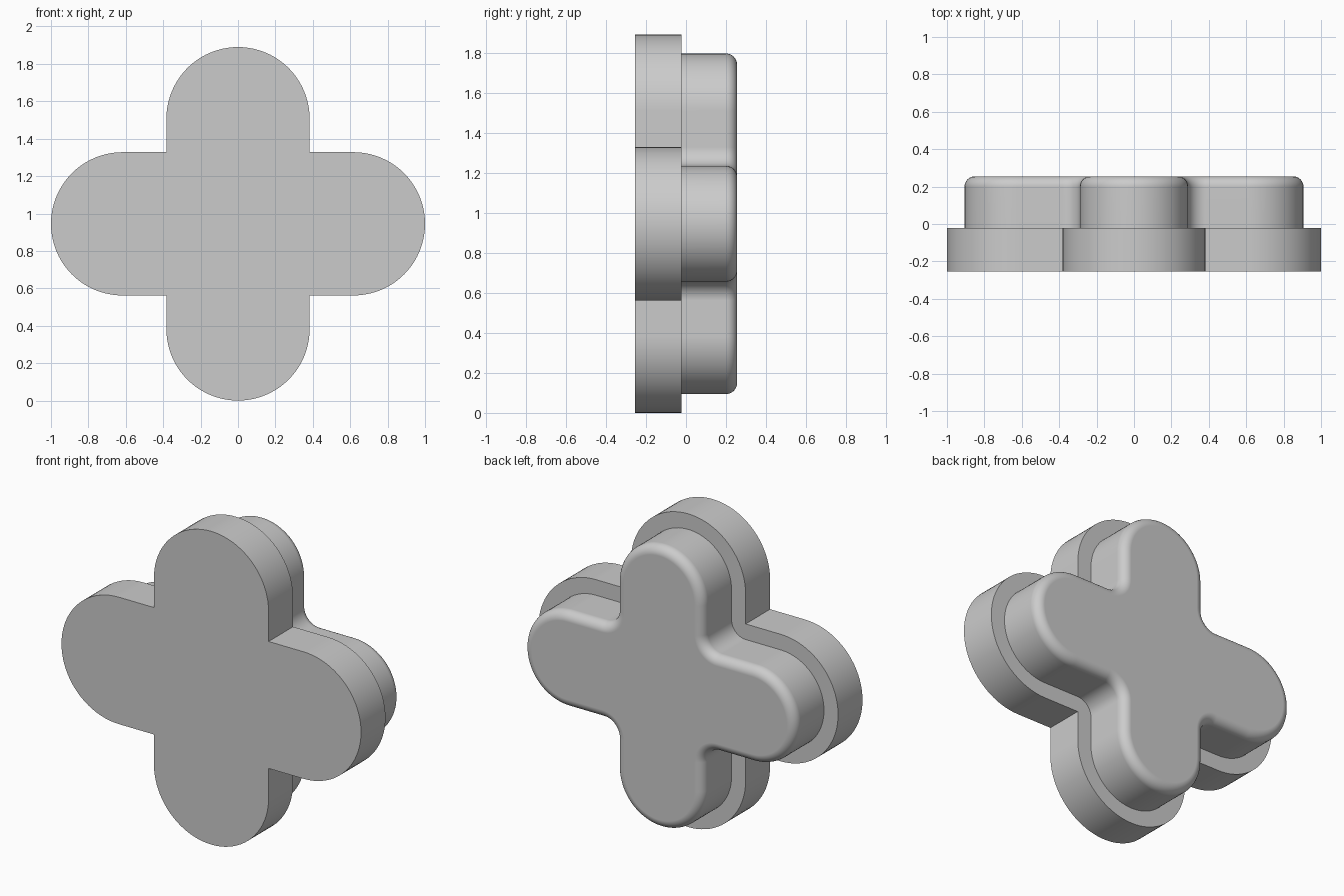
import bpy
import bmesh
from math import cos, sin, pi, radians

if "Cube" in bpy.data.objects:
    bpy.data.objects.remove(bpy.data.objects["Cube"])

HALF_WIDTH = 0.383              # half width of each arm of the base plate
REACH = (1.0, 0.945)            # half length along x and along z
CENTRE_Z = 0.945
STEP = 0.094                    # ledge left around the raised part
FILLET = 0.055

grey = bpy.data.materials.new("light_grey")
grey.use_nodes = True
grey.diffuse_color = (0.6, 0.6, 0.6, 1)
grey.node_tree.nodes["Principled BSDF"].inputs["Base Color"].default_value = grey.diffuse_color


def cross_outline(inset):
    """Round-ended cross moved inwards; its inner corners round off as it shrinks."""
    points = []
    for arm in range(4):
        ux, uz = cos(arm * pi / 2), sin(arm * pi / 2)
        radius = HALF_WIDTH - inset
        cap = REACH[arm % 2] - HALF_WIDTH
        local = []
        for i in range(41):
            t = -pi / 2 + pi * i / 40
            local.append((cap + radius * cos(t), radius * sin(t)))
        for i in range(13):
            t = -pi / 2 - pi / 2 * i / 12
            local.append((HALF_WIDTH + inset * cos(t), HALF_WIDTH + inset * sin(t)))
        points += [(a * ux - b * uz, a * uz + b * ux) for a, b in local]
    return points


def loft(name, profile):
    """Solid through cross outlines given as (inset, y) pairs, front to back."""
    bm = bmesh.new()
    rings = [[bm.verts.new((x, y, z + CENTRE_Z)) for x, z in cross_outline(inset)]
             for inset, y in profile]
    count = len(rings[0])
    for low, high in zip(rings, rings[1:]):
        for i in range(count):
            j = (i + 1) % count
            bm.faces.new((low[i], low[j], high[j], high[i]))
    bm.faces.new(rings[0])
    bm.faces.new(rings[-1])
    bmesh.ops.remove_doubles(bm, verts=bm.verts, dist=0.0001)
    bmesh.ops.recalc_face_normals(bm, faces=bm.faces)
    mesh = bpy.data.meshes.new(name)
    bm.to_mesh(mesh)
    bm.free()
    mesh.materials.append(grey)
    obj = bpy.data.objects.new(name, mesh)
    bpy.context.collection.objects.link(obj)
    bpy.ops.object.select_all(action="DESELECT")
    obj.select_set(True)
    bpy.context.view_layer.objects.active = obj
    bpy.ops.object.shade_smooth_by_angle(angle=radians(30))
    # Keep the large flat faces evenly shaded
    weighted = obj.modifiers.new("flat_face_normals", "WEIGHTED_NORMAL")
    weighted.keep_sharp = True
    return obj


# Wide plate at the front
loft("base_plate", [(0, -0.255), (0, -0.022)])

# Narrower raised cross at the back, with a rounded rim
rim = [(STEP + FILLET * (1 - cos(t)), 0.255 - FILLET * (1 - sin(t)))
       for t in (pi / 2 * i / 8 for i in range(9))]
loft("raised_cross", [(STEP, -0.03)] + rim)
